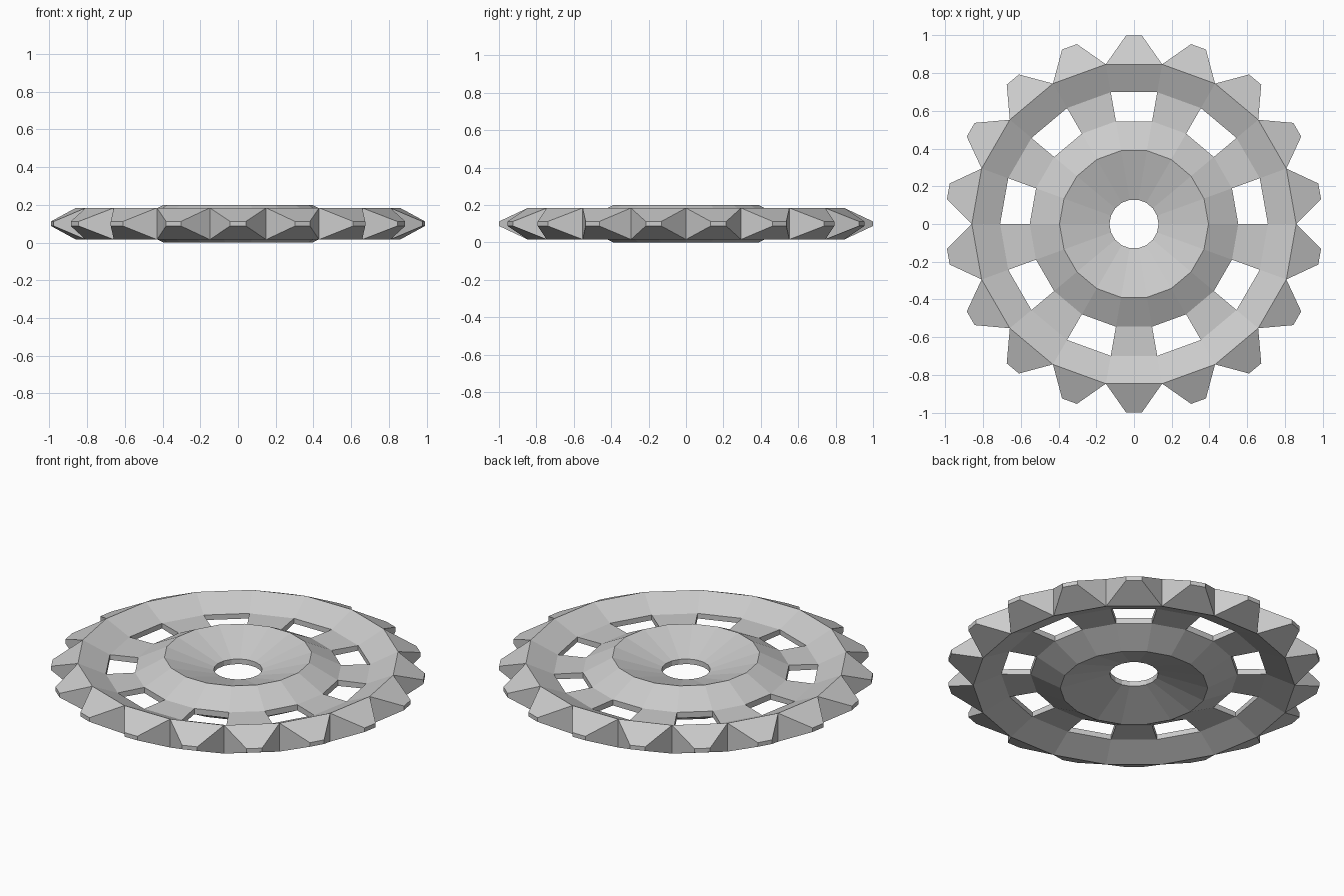
import bpy, bmesh
from math import sin, cos, radians
from mathutils import Matrix

if "Cube" in bpy.data.objects:
    bpy.data.objects.remove(bpy.data.objects["Cube"])

TEETH = 18
HALF = radians(10)
MID = 0.1
# half cross-section: (radius at polygon corner, height above mid plane)
HOLE, HUB, IN, OUT, RIM = (0.13, 0.015), (0.395, 0.1), (0.553, 0.017), (0.71, 0.015), (0.86, 0.084)
EDGE = 0.012          # half thickness of the tooth edge
TIP_W, BASE_W = 0.042, 0.08

bm = bmesh.new()


def corner(ring, side):
    """Corner of a sector whose centre line is +y."""
    r, z = ring
    return (side * r * sin(HALF), r * cos(HALF), z)


def flip(p):
    return (p[0], p[1], -p[2])


def sector(k):
    m = Matrix.Translation((0, 0, MID)) @ Matrix.Rotation(radians(20 * k), 4, 'Z')

    def face(*pts):
        bm.faces.new([bm.verts.new(m @ Matrix.Translation(p).to_translation()) for p in pts])

    def both(*pts):
        face(*pts)
        face(*[flip(p) for p in reversed(pts)])

    def strip(a, b):
        both(corner(a, -1), corner(a, 1), corner(b, 1), corner(b, -1))

    def wall(p, q):
        face(p, q, flip(q), flip(p))

    # bore, dished hub and hub slope
    wall(corner(HOLE, -1), corner(HOLE, 1))
    strip(HOLE, HUB)
    strip(HUB, IN)

    # alternating windows and spokes
    if k % 2:
        strip(IN, OUT)
    else:
        for ring in (IN, OUT):
            wall(corner(ring, -1), corner(ring, 1))
        for s in (-1, 1):
            wall(corner(IN, s), corner(OUT, s))

    # sloping outer rim, with the tooth base points on its edge
    y, z = RIM[0] * cos(HALF), RIM[1]
    bl, br = (-BASE_W, y, z), (BASE_W, y, z)
    both(corner(OUT, -1), corner(OUT, 1), corner(RIM, 1), br, bl, corner(RIM, -1))

    # tooth: middle facet, two flanks, thin outer edge
    tl, tr = (-TIP_W, 1, EDGE), (TIP_W, 1, EDGE)
    both(bl, br, tr, tl)
    wall(tl, tr)
    for s, base, tip in ((-1, bl, tl), (1, br, tr)):
        valley = corner((RIM[0], EDGE), s)
        both(corner(RIM, s), base, tip)
        both(corner(RIM, s), tip, valley)
        wall(tip, valley)


for k in range(TEETH):
    sector(k)

bmesh.ops.remove_doubles(bm, verts=bm.verts, dist=0.0005)
bmesh.ops.recalc_face_normals(bm, faces=bm.faces)
mesh = bpy.data.meshes.new("toothed_wheel")
bm.to_mesh(mesh)
bm.free()
bpy.context.collection.objects.link(bpy.data.objects.new("toothed_wheel", mesh))
